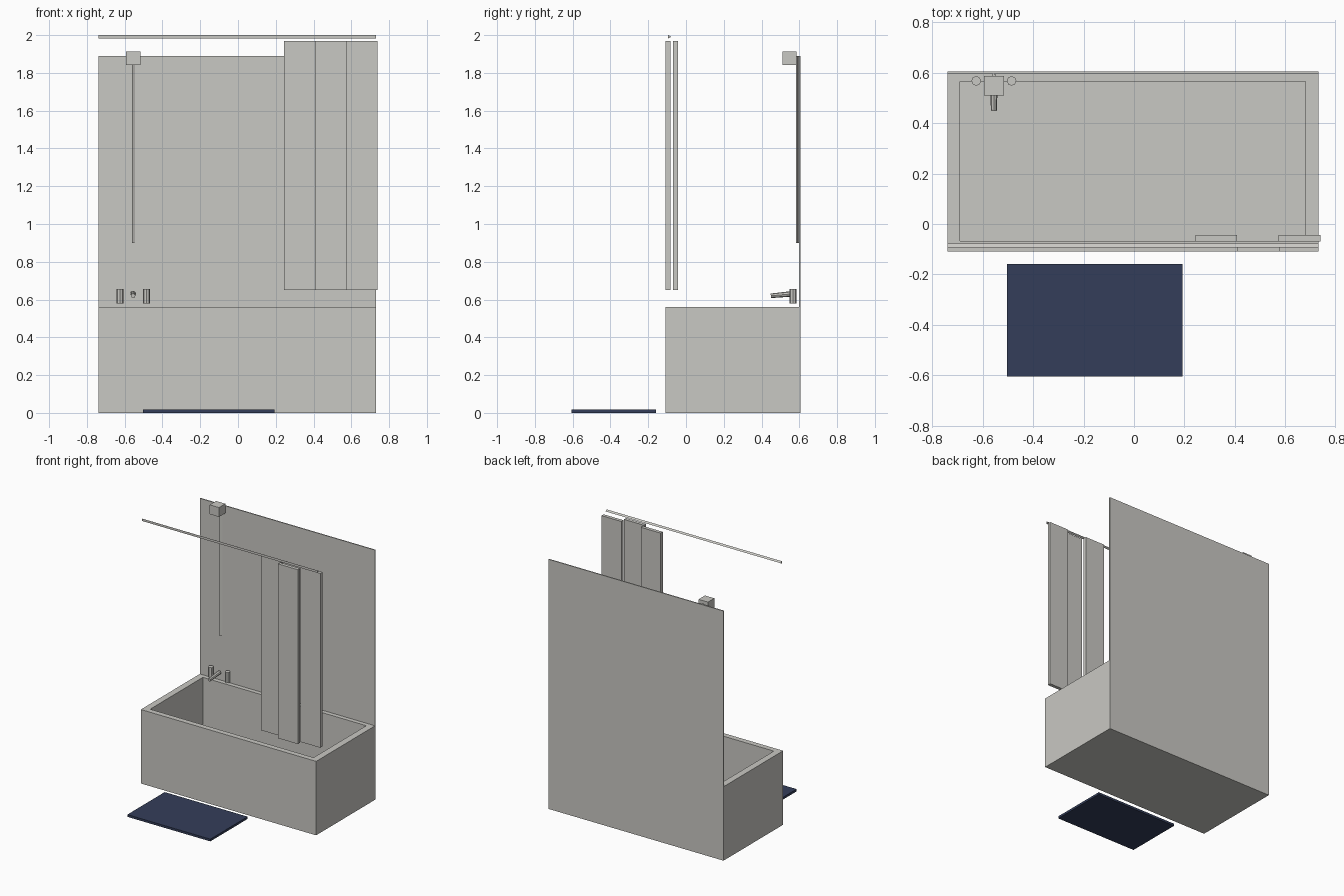
import bpy, bmesh
from math import pi
from mathutils import Vector, Matrix

cube = bpy.data.objects.get("Cube")
if cube:
    bpy.data.objects.remove(cube, do_unlink=True)


def make_material(name, rgb):
    mat = bpy.data.materials.new(name)
    mat.use_nodes = True
    mat.diffuse_color = (*rgb, 1)
    mat.node_tree.nodes["Principled BSDF"].inputs["Base Color"].default_value = (*rgb, 1)
    return mat


grey = make_material("warm_grey", (0.584, 0.578, 0.546))
navy = make_material("navy_blue", (0.034, 0.048, 0.102))


def finish(bm, name, mat):
    bmesh.ops.recalc_face_normals(bm, faces=bm.faces)
    mesh = bpy.data.meshes.new(name)
    bm.to_mesh(mesh)
    bm.free()
    mesh.materials.append(mat)
    obj = bpy.data.objects.new(name, mesh)
    bpy.context.collection.objects.link(obj)
    return obj


def box_mesh(x, y, z):
    """Box from (min, max) pairs on each axis."""
    bm = bmesh.new()
    bmesh.ops.create_cube(bm, size=1)
    for v in bm.verts:
        v.co = Vector([sum(r) / 2 + c * (r[1] - r[0]) for c, r in zip(v.co, (x, y, z))])
    return bm


def box(name, x, y, z, mat=grey):
    return finish(box_mesh(x, y, z), name, mat)


def rod(name, start, end, r1, r2, sides, spin=0):
    """Flat-sided rod or cone between two points, spun about its own axis."""
    start, end = Vector(start), Vector(end)
    axis = end - start
    bm = bmesh.new()
    bmesh.ops.create_cone(bm, cap_ends=True, segments=sides, radius1=r1, radius2=r2,
                          depth=axis.length)
    turn = axis.to_track_quat('Z', 'Y').to_matrix().to_4x4()
    place = Matrix.Translation((start + end) / 2) @ turn @ Matrix.Rotation(spin, 4, 'Z')
    bmesh.ops.transform(bm, matrix=place, verts=bm.verts)
    return finish(bm, name, grey)


# Bathtub: a box with its top inset and pushed down to form the basin
width = (-0.738, 0.73)
rim_z, floor_z = 0.56, 0.06
bm = box_mesh(width, (-0.108, 0.605), (0, rim_z))
top = max(bm.faces, key=lambda f: f.calc_center_median().z)
bmesh.ops.inset_region(bm, faces=[top], thickness=0.058)
for v in top.verts:
    v.co.x += 0.008 if v.co.x < 0 else -0.009
basin = bmesh.ops.extrude_discrete_faces(bm, faces=[top])["faces"][0]
for v in basin.verts:
    v.co.z = floor_z
finish(bm, "bathtub", grey)

# Back wall panel and bath mat
box("wall_panel", width, (0.597, 0.605), (rim_z, 1.89))
box("bath_mat", (-0.503, 0.192), (-0.605, -0.159), (0, 0.017), navy)

# Three curtain panels, the middle one hanging further forward
panels = (("right", 0.243, -0.069), ("middle", 0.411, -0.108), ("left", 0.572, -0.069))
for side, x, y in panels:
    box("curtain_" + side, (x, x + 0.166), (y, y + 0.026), (0.65, 1.97))

# Triangular curtain rail, one flat side facing the front
bm = bmesh.new()
profile = [bm.verts.new((width[0], y, z))
           for y, z in ((-0.094, 1.982), (-0.094, 2.0), (-0.078, 1.991))]
face = bm.faces.new(profile)
cap = bmesh.ops.extrude_face_region(bm, geom=[face], use_keep_orig=True)["geom"]
bmesh.ops.translate(bm, vec=(width[1] - width[0], 0, 0),
                    verts=[v for v in cap if isinstance(v, bmesh.types.BMVert)])
finish(bm, "curtain_rail", grey)

# Shower riser and head
mid_x = -0.555
rod("shower_riser", (mid_x, 0.59, 0.9), (mid_x, 0.59, 1.89), 0.01, 0.01, 3, pi / 2)
box("shower_head", (mid_x - 0.039, mid_x + 0.039), (0.51, 0.586), (1.841, 1.912))

# Taps either side of a tapering spout
for side, offset in (("right", -0.07), ("left", 0.07)):
    x = mid_x + offset
    rod("tap_" + side, (x, 0.567, 0.58), (x, 0.567, 0.657), 0.019, 0.019, 8)
rod("spout", (mid_x, 0.57, 0.631), (mid_x, 0.449, 0.62), 0.015, 0.012, 8)
